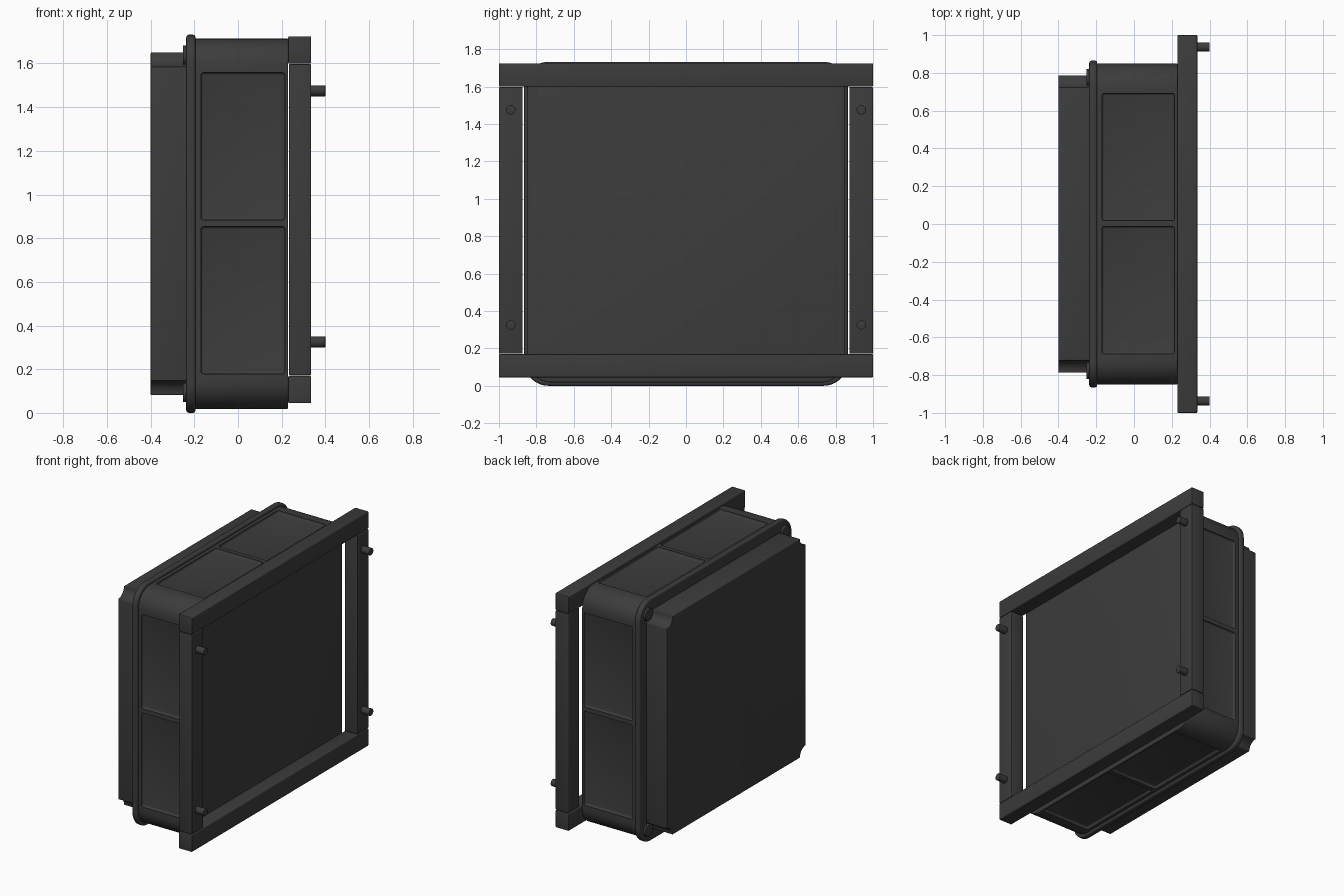
import bpy, bmesh
from math import sin, cos, pi, radians
from mathutils import Matrix

if "Cube" in bpy.data.objects:
    bpy.data.objects.remove(bpy.data.objects["Cube"])

C = 0.866  # height of the enclosure centre

mat = bpy.data.materials.new("dark_grey")
mat.diffuse_color = (0.045, 0.045, 0.045, 1)
mat.use_nodes = True
mat.node_tree.nodes["Principled BSDF"].inputs["Base Color"].default_value = mat.diffuse_color


def finish(bm, name, bevel=0.0, cutter=None):
    bmesh.ops.recalc_face_normals(bm, faces=bm.faces)
    me = bpy.data.meshes.new(name)
    bm.to_mesh(me)
    bm.free()
    me.materials.append(mat)
    ob = bpy.data.objects.new(name, me)
    bpy.context.collection.objects.link(ob)
    if bevel:
        m = ob.modifiers.new("bevel", 'BEVEL')
        m.width, m.segments = bevel, 3
        m.limit_method, m.angle_limit = 'ANGLE', radians(40)
    if cutter:
        m = ob.modifiers.new("recess", 'BOOLEAN')
        m.operation, m.object, m.solver = 'DIFFERENCE', cutter, 'EXACT'
    bpy.ops.object.select_all(action='DESELECT')
    ob.select_set(True)
    bpy.context.view_layer.objects.active = ob
    if ob.modifiers:
        bpy.ops.object.convert(target='MESH')
    bpy.ops.object.shade_smooth_by_angle(angle=radians(35))
    return ob


def add_box(bm, x0, x1, y0, y1, z0, z1):
    m = Matrix.Translation(((x0 + x1) / 2, (y0 + y1) / 2, (z0 + z1) / 2))
    m = m @ Matrix.Diagonal((x1 - x0, y1 - y0, z1 - z0, 1))
    bmesh.ops.create_cube(bm, size=1, matrix=m)


def box(name, *dims, bevel=0.005):
    bm = bmesh.new()
    add_box(bm, *dims)
    return finish(bm, name, bevel)


def cylinder(name, r, x0, x1, y, z, bevel=0.0):
    bm = bmesh.new()
    m = Matrix.Translation(((x0 + x1) / 2, y, z)) @ Matrix.Rotation(pi / 2, 4, 'Y')
    bmesh.ops.create_cone(bm, cap_ends=True, segments=32, radius1=r, radius2=r,
                          depth=x1 - x0, matrix=m)
    return finish(bm, name, bevel)


def slab(name, x0, x1, hy, hz, r, concave=False, n=10, bevel=0.0, cutter=None):
    """Rectangle in YZ with round or scooped corners, extruded along X."""
    pts = []
    for k, (sy, sz) in enumerate([(1, 1), (-1, 1), (-1, -1), (1, -1)]):
        for i in range(n + 1):
            if concave:
                a = k * pi / 2 + 1.5 * pi - i / n * pi / 2
                cy, cz = sy * hy, sz * hz
            else:
                a = k * pi / 2 + i / n * pi / 2
                cy, cz = sy * (hy - r), sz * (hz - r)
            pts.append((cy + r * cos(a), C + cz + r * sin(a)))
    bm = bmesh.new()
    f = bm.faces.new([bm.verts.new((x0, y, z)) for y, z in pts])
    ext = bmesh.ops.extrude_face_region(bm, geom=[f])['geom']
    bmesh.ops.translate(bm, vec=(x1 - x0, 0, 0),
                        verts=[v for v in ext if isinstance(v, bmesh.types.BMVert)])
    return finish(bm, name, bevel, cutter)


# Body with two recessed panels on each of its four sides
HY, HZ, D = 0.85, 0.848, 0.018
bm = bmesh.new()
for s in (-1, 1):
    for c in (-0.35, 0.355):
        a, b = c - 0.337, c + 0.337
        for y in [sorted((s * (HY - D), s * (HY + 0.05)))]:
            add_box(bm, -0.17, 0.215, y[0], y[1], C + a, C + b)
        for z in [sorted((s * (HZ - D), s * (HZ + 0.05)))]:
            add_box(bm, -0.17, 0.215, a, b, C + z[0], C + z[1])
cutter = finish(bm, "panel_cutter", 0.012)
slab("enclosure_body", -0.20, 0.23, HY, HZ, 0.13, bevel=0.005, cutter=cutter)
bpy.data.objects.remove(cutter)

# Rim flange and lid with scooped corners
slab("rim_flange", -0.237, -0.195, 0.865, C, 0.13, bevel=0.012)
slab("lid", -0.40, -0.23, 0.787, 0.784, 0.065, concave=True, bevel=0.005)

# Lid screws, frame posts and mounting pegs
for sy in (-1, 1):
    for sz in (-1, 1):
        cylinder("lid_screw", 0.044, -0.252, -0.23, sy * 0.776, C + sz * 0.773, 0.004)
        cylinder("mounting_peg", 0.025, 0.33, 0.40, sy * 0.937, 0.9 + sz * 0.575, 0.002)
    y0, y1 = sorted((sy * 0.873, sy * 1.0))
    box("frame_post", 0.233, 0.335, y0, y1, 0.172, 1.597)

# Frame rails
box("frame_rail_top", 0.23, 0.335, -1, 1, 1.60, 1.724)
box("frame_rail_bottom", 0.23, 0.335, -1, 1, 0.045, 0.169)
